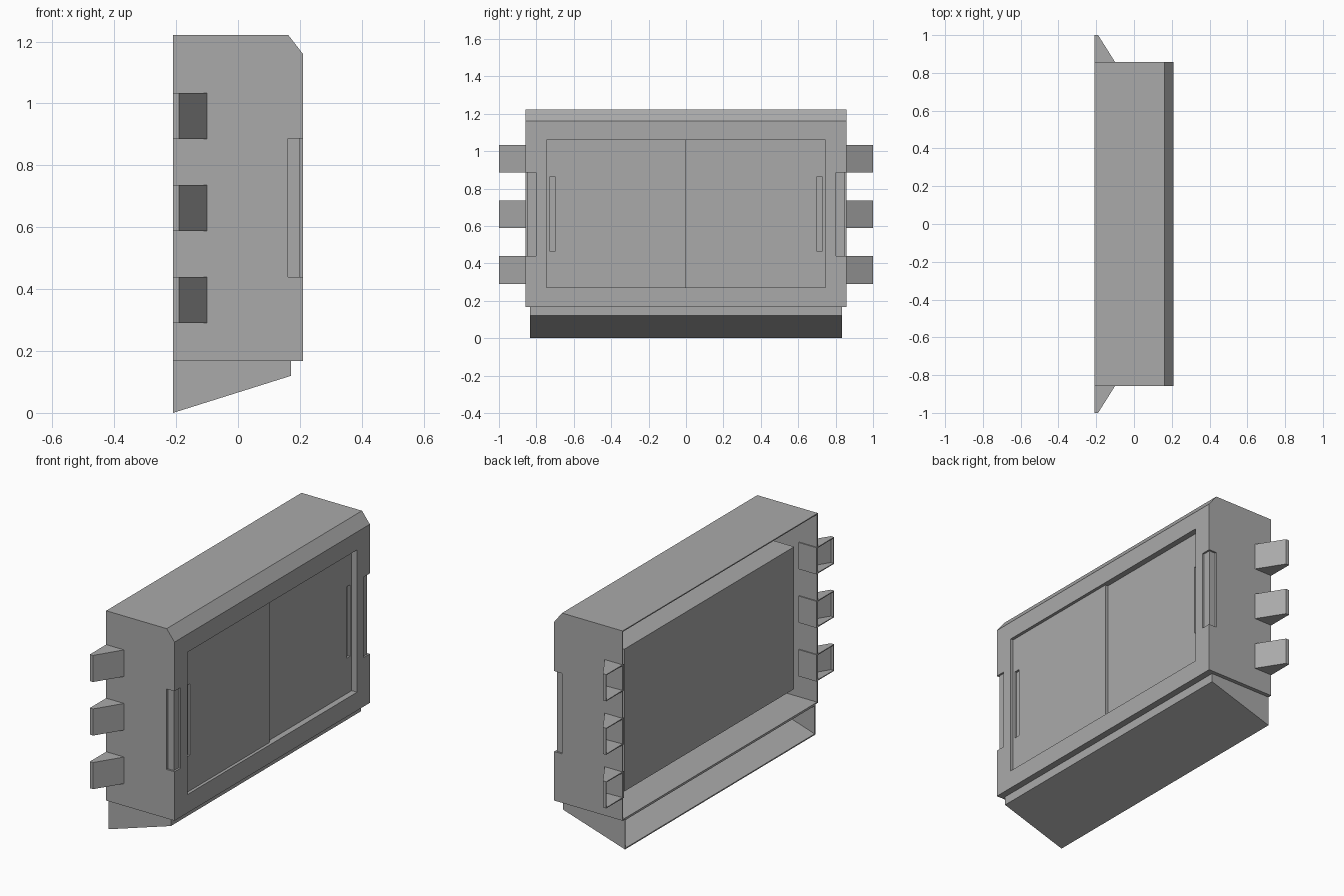
import bpy, bmesh

if "Cube" in bpy.data.objects:
    bpy.data.objects.remove(bpy.data.objects["Cube"], do_unlink=True)

grey = bpy.data.materials.new("plain grey")
grey.use_nodes = True
COLOUR = (0.4, 0.4, 0.4, 1)
grey.diffuse_color = COLOUR
grey.node_tree.nodes["Principled BSDF"].inputs["Base Color"].default_value = COLOUR


def make(name, bm):
    bmesh.ops.recalc_face_normals(bm, faces=bm.faces)
    mesh = bpy.data.meshes.new(name)
    bm.to_mesh(mesh)
    bm.free()
    mesh.materials.append(grey)
    ob = bpy.data.objects.new(name, mesh)
    bpy.context.collection.objects.link(ob)
    return ob


def prism(name, profile, y0, y1):
    """Extrude an (x, z) profile along y."""
    bm = bmesh.new()
    face = bm.faces.new([bm.verts.new((x, y0, z)) for x, z in profile])
    ext = bmesh.ops.extrude_face_region(bm, geom=[face])["geom"]
    for v in ext:
        if isinstance(v, bmesh.types.BMVert):
            v.co.y = y1
    return make(name, bm)


def box(name, x, y, z):
    return prism(name, [(x[0], z[0]), (x[1], z[0]), (x[1], z[1]), (x[0], z[1])], *y)


def cut(target, cutter):
    mod = target.modifiers.new("cut", "BOOLEAN")
    mod.operation = "DIFFERENCE"
    mod.solver = "EXACT"
    mod.object = cutter
    cutter.hide_render = True
    cutter.hide_viewport = True
    cutter.display_type = "WIRE"


BACK, FRONT, SIDE, T = -0.21, 0.21, 0.857, 0.006
BASE, TOP = 0.168, 1.222
DOOR_Y, DOOR_Z = 0.745, (0.27, 1.06)
GRIP_Z = (0.44, 0.887)

# Main casing: chamfered along the top, hollow and open at the back
casing = prism("casing", [(BACK, BASE), (FRONT, BASE), (FRONT, 1.16), (0.162, TOP), (BACK, TOP)],
               -SIDE, SIDE)
cut(casing, box("casing_cavity_cutter", (-0.3, 0.155), (-SIDE + T, SIDE - T), (BASE + T, TOP - T)))
cut(casing, box("door_opening_cutter", (0.1, 0.3), (-DOOR_Y, DOOR_Y), DOOR_Z))

# Slanted foot below the casing, also open at the back
foot = prism("slanted_foot", [(BACK, 0), (0.172, 0.12), (0.172, BASE), (BACK, BASE)], -0.835, 0.835)
cut(foot, prism("foot_cavity_cutter",
                [(-0.3, -0.022), (0.166, 0.126), (0.166, BASE - T), (-0.3, BASE - T)],
                -0.835 + T, 0.835 - T))

# Housing behind the two sliding doors
box("door_housing", (-0.143, 0.165), (-DOOR_Y, DOOR_Y), DOOR_Z)

for s, side in ((-1, "right"), (1, "left")):
    # Sliding door, one in front of the other, with a sunken finger pull
    face_x = 0.193 if s < 0 else 0.177
    door = box(side + "_door", (0.16, face_x), sorted((0, s * DOOR_Y)), DOOR_Z)
    cut(door, box(side + "_pull_cutter", (face_x - 0.012, 0.3),
                  sorted((s * 0.698, s * 0.731)), (0.467, 0.863)))

    # Shallow grip insert wrapped round the front corner
    cut(casing, box(side + "_grip_cutter", (0.162, 0.3), sorted((s * 0.803, s * 0.95)), GRIP_Z))
    box(side + "_corner_grip", (0.14, 0.2), sorted((s * 0.79, s * 0.847)), GRIP_Z)

    # Three hollow wedge brackets with a thin base plate inside the wall
    for i in range(3):
        z0 = 0.291 + i * 0.2975
        z1 = z0 + 0.148
        outline = [(-0.1, s * SIDE), (-0.19, s * 1.0), (BACK, s * 1.0), (BACK, s * SIDE)]
        bm = bmesh.new()
        low = [bm.verts.new((x, y, z0)) for x, y in outline]
        high = [bm.verts.new((x, y, z1)) for x, y in outline]
        bm.faces.new(low)
        bm.faces.new(high)
        for a in (0, 1):
            bm.faces.new((low[a], low[a + 1], high[a + 1], high[a]))
        bracket = make(f"{side}_bracket_{i + 1}", bm)
        shell = bracket.modifiers.new("thickness", "SOLIDIFY")
        shell.thickness = T
        shell.offset = -1
        box(f"{side}_bracket_plate_{i + 1}", (BACK, -0.1),
            sorted((s * (SIDE - 2 * T), s * (SIDE - T / 2))), (z0, z1))
